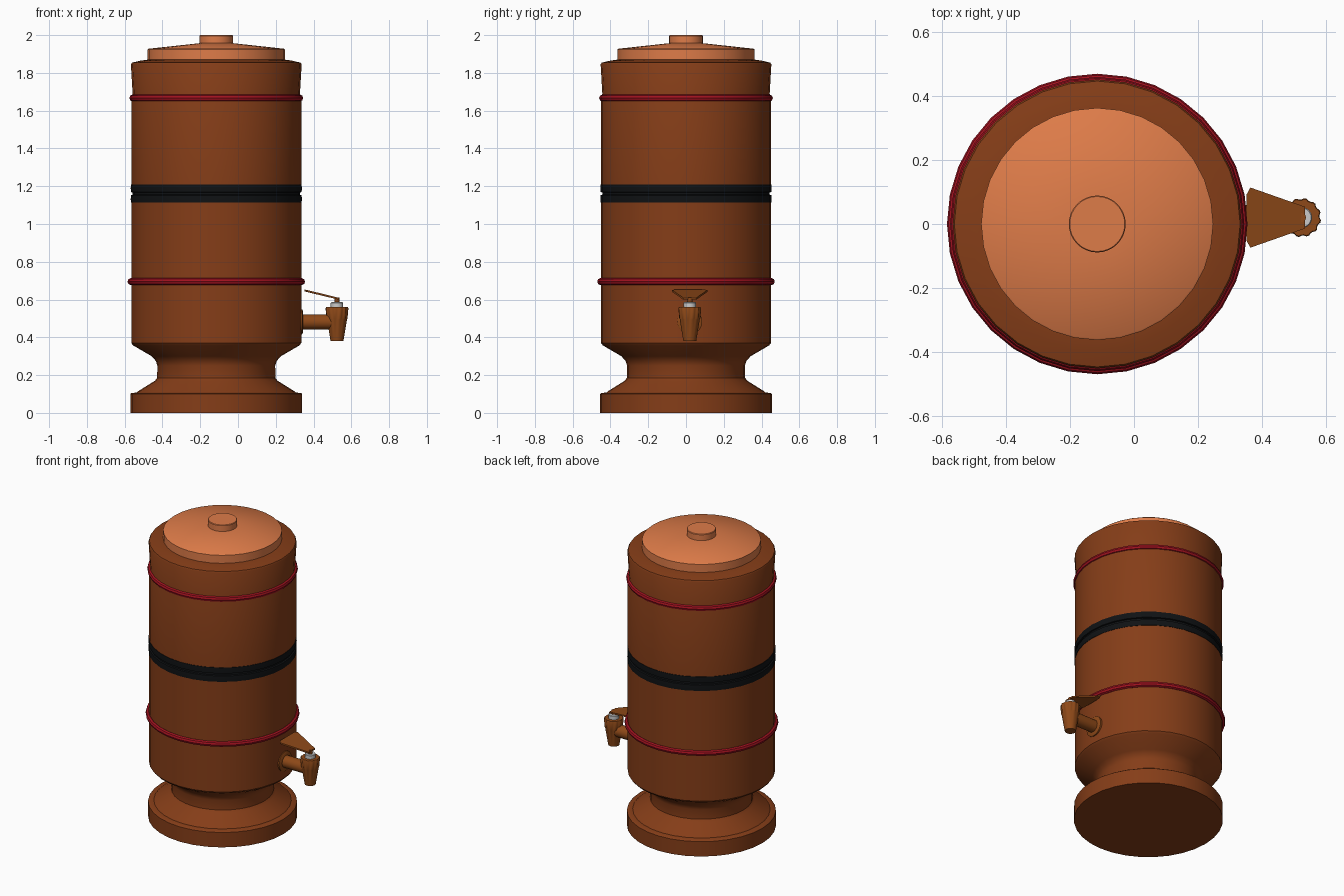
import bpy, bmesh, math
from mathutils import Vector, Matrix

if "Cube" in bpy.data.objects:
    bpy.data.objects.remove(bpy.data.objects["Cube"])

CX = -0.115          # barrel axis
TX, TY = 0.524, 0.02  # spout axis


def mat(name, rgb):
    m = bpy.data.materials.new(name)
    m.diffuse_color = (*rgb, 1)
    m.use_nodes = True
    m.node_tree.nodes["Principled BSDF"].inputs["Base Color"].default_value = m.diffuse_color
    return m


CLAY = mat("clay", (0.235, 0.047, 0.009))
LID = mat("light_clay", (0.73, 0.2, 0.066))
RED = mat("red", (0.36, 0.006, 0.014))
BLACK = mat("black", (0.005, 0.006, 0.007))
TAP = mat("tap_brown", (0.27, 0.066, 0.009))
GREY = mat("grey", (0.6, 0.6, 0.6))


def finish(bm, name, m, angle=35):
    bmesh.ops.recalc_face_normals(bm, faces=bm.faces)
    me = bpy.data.meshes.new(name)
    bm.to_mesh(me)
    bm.free()
    ob = bpy.data.objects.new(name, me)
    bpy.context.collection.objects.link(ob)
    me.materials.append(m)
    bpy.ops.object.select_all(action='DESELECT')
    ob.select_set(True)
    bpy.context.view_layer.objects.active = ob
    bpy.ops.object.shade_smooth_by_angle(angle=math.radians(angle))
    return ob


def lathe(name, m, profile, centre=(CX, 0, 0), n=32, axis='Z', flute=None, closed=False):
    """Revolve (radius, height) points; flute(i, k) scales the radius per side."""
    bm = bmesh.new()
    rings = []
    for k, (r, z) in enumerate(profile):
        ring = []
        for i in range(n):
            a = 2 * math.pi * i / n
            q = r * (flute(i, k) if flute else 1)
            ring.append(bm.verts.new((q * math.cos(a), q * math.sin(a), z)))
        rings.append(ring)
    pairs = list(zip(rings, rings[1:]))
    if closed:
        pairs.append((rings[-1], rings[0]))
    else:
        bm.faces.new(rings[0])
        bm.faces.new(rings[-1])
    for a, b in pairs:
        for i in range(n):
            j = (i + 1) % n
            bm.faces.new((a[i], a[j], b[j], b[i]))
    if axis == 'X':
        bm.transform(Matrix.Rotation(math.pi / 2, 4, 'Y'))
    bm.transform(Matrix.Translation(Vector(centre)))
    return finish(bm, name, m)


# Pedestal foot and lower barrel
lathe("lower_barrel", CLAY, [
    (0.455, 0), (0.455, 0.1), (0.449, 0.105), (0.42, 0.108), (0.413, 0.115), (0.325, 0.17),
    (0.313, 0.185), (0.312, 0.25), (0.32, 0.275), (0.342, 0.3), (0.44, 0.357), (0.45, 0.37),
    (0.45, 1.115), (0.44, 1.12)])

# Upper barrel with rounded shoulder
lathe("upper_barrel", CLAY, [
    (0.44, 1.2), (0.45, 1.205), (0.45, 1.665), (0.443, 1.69), (0.452, 1.845),
    (0.447, 1.854), (0.40, 1.865), (0.35, 1.872)])

# Black joint: inner core and two bands
lathe("joint_core", BLACK, [(0.443, 1.11), (0.443, 1.21)])
for name, z in (("lower_band", 1.11), ("upper_band", 1.166)):
    lathe(name, BLACK, [(0.44, z), (0.452, z + 0.003), (0.453, z + 0.022),
                        (0.452, z + 0.042), (0.44, z + 0.046)])

# Red hoops
for name, z, r in (("lower_hoop", 0.695, 0.454), ("upper_hoop", 1.667, 0.444)):
    lathe(name, RED, [(r + 0.016 * math.cos(t * math.pi / 4), z + 0.018 * math.sin(t * math.pi / 4))
                      for t in range(8)], closed=True)

# Lid and knob
lathe("lid", LID, [(0.363, 1.865), (0.363, 1.924), (0.358, 1.928), (0.09, 1.957)])
lathe("lid_knob", LID, [(0.084, 1.95), (0.089, 1.956), (0.089, 1.996), (0.086, 2.0)])

# Tap: flange, pipe, fluted spout, collar, stem
lathe("tap_flange", TAP, [(0.066, 0), (0.066, 0.014), (0.06, 0.018)], (0.325, TY, 0.482), 24, 'X')
lathe("tap_pipe", TAP, [(0.04, 0), (0.04, 0.18)], (0.335, TY, 0.482), 20, 'X')
lathe("tap_spout", TAP, [(0.034, 0.38), (0.053, 0.495), (0.056, 0.50), (0.061, 0.553), (0.058, 0.56)],
      (TX, TY, 0), 48, flute=lambda i, k: 0.93 if k >= 2 and i % 4 < 2 else 1)
lathe("tap_collar", GREY, [(0.033, 0.555), (0.033, 0.583), (0.03, 0.586)], (TX, TY, 0), 20)
lathe("tap_stem", TAP, [(0.014, 0.58), (0.014, 0.612)], (TX, TY, 0), 12)

# Flared lever, a thin tapered plate
bm = bmesh.new()
outline = [(0.352, 0.072, 0.648), (0.364, 0.094, 0.646), (0.535, 0.034, 0.604)]
pts = [(x, TY + y, z) for x, y, z in outline] + [(x, TY - y, z) for x, y, z in reversed(outline)]
top = [bm.verts.new((x, y, z + 0.005)) for x, y, z in pts]
low = [bm.verts.new((x, y, z - 0.005)) for x, y, z in pts]
bm.faces.new(top)
bm.faces.new(low[::-1])
for i in range(len(pts)):
    j = (i + 1) % len(pts)
    bm.faces.new((top[i], low[i], low[j], top[j]))
finish(bm, "tap_lever", TAP)
